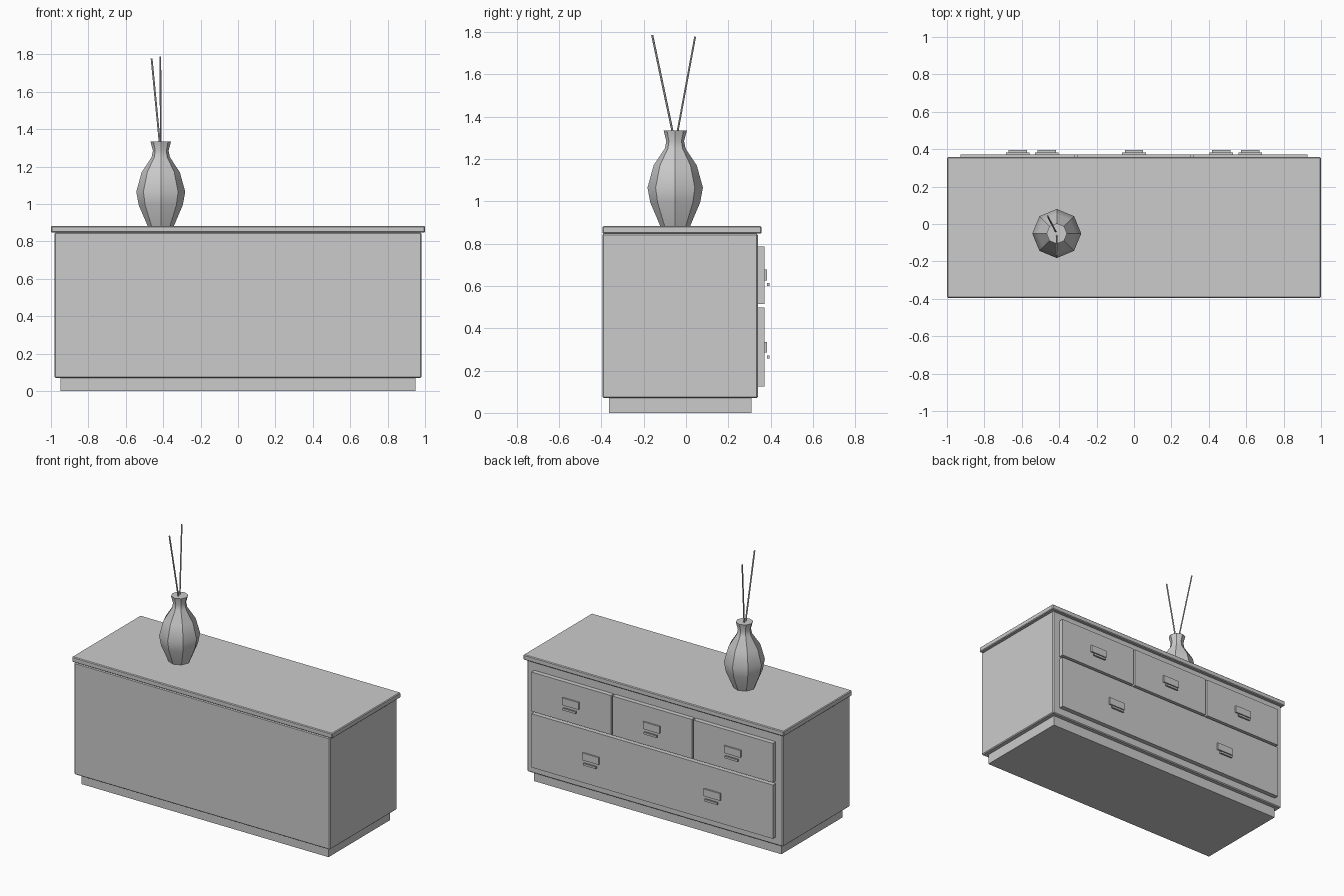
import bpy, bmesh, math
from mathutils import Vector

if "Cube" in bpy.data.objects:
    bpy.data.objects.remove(bpy.data.objects["Cube"])


def finish(name, bm):
    bmesh.ops.recalc_face_normals(bm, faces=bm.faces)
    mesh = bpy.data.meshes.new(name)
    bm.to_mesh(mesh)
    bm.free()
    ob = bpy.data.objects.new(name, mesh)
    bpy.context.collection.objects.link(ob)
    return ob


def box(name, x, y, z, bevel=0):
    """Box from (min, max) ranges, optionally with chamfered edges."""
    bm = bmesh.new()
    bmesh.ops.create_cube(bm, size=1)
    for v in bm.verts:
        for i, (lo, hi) in enumerate((x, y, z)):
            v.co[i] = lo if v.co[i] < 0 else hi
    ob = finish(name, bm)
    if bevel:
        mod = ob.modifiers.new("bevel", 'BEVEL')
        mod.width = bevel
        mod.segments = 1
    return ob


# Cabinet: recessed plinth, carcass and overhanging top
box("plinth", (-0.95, 0.95), (-0.363, 0.31), (0, 0.075))
box("carcass", (-0.982, 0.982), (-0.395, 0.34), (0.07, 0.847), 0.006)
box("cabinet_top", (-1, 1), (-0.395, 0.357), (0.847, 0.883), 0.005)


# Drawer fronts and handles on the back (+y) side
def handle(name, x, z):
    box(name + "_plate", (x - 0.063, x + 0.063), (0.37, 0.383), (z - 0.025, z + 0.025))
    box(name + "_pull", (x - 0.049, x + 0.049), (0.383, 0.395), (z - 0.053, z - 0.039))


for i, x in enumerate((-0.622, 0, 0.622)):
    box(f"upper_drawer_{i}", (x - 0.305, x + 0.305), (0.335, 0.372), (0.515, 0.787))
    handle(f"upper_handle_{i}", x, 0.652)
box("lower_drawer", (-0.927, 0.927), (0.335, 0.372), (0.125, 0.498))
for i, x in enumerate((-0.466, 0.466)):
    handle(f"lower_handle_{i}", x, 0.311)

# Eight-sided vase lathed from a profile of (radius, height)
VX, VY = -0.413, -0.051
profile = [(0.07, 0.882), (0.118, 0.995), (0.131, 1.065), (0.102, 1.17),
           (0.049, 1.25), (0.042, 1.285), (0.055, 1.335)]
bm = bmesh.new()
rings = [[bm.verts.new((VX + r * math.cos(k * math.pi / 4),
                        VY + r * math.sin(k * math.pi / 4), z))
          for k in range(8)] for r, z in profile]
for a, b in zip(rings, rings[1:]):
    for k in range(8):
        n = (k + 1) % 8
        bm.faces.new((a[k], a[n], b[n], b[k]))
bm.faces.new(rings[0][::-1])
bm.faces.new(rings[-1])
vase = finish("vase", bm)
bpy.context.view_layer.objects.active = vase
vase.select_set(True)
bpy.ops.object.shade_smooth_by_angle(angle=math.radians(35))
vase.select_set(False)

# Two thin stems leaning apart
base = Vector((VX, VY, 1.27))
for i, tip in enumerate(((-0.462, 0.043, 1.778), (-0.415, -0.16, 1.787))):
    d = Vector(tip) - base
    bpy.ops.mesh.primitive_cylinder_add(vertices=6, radius=0.005, depth=d.length,
                                        location=base + d / 2,
                                        rotation=d.to_track_quat('Z', 'Y').to_euler())
    bpy.context.object.name = f"stem_{i}"
